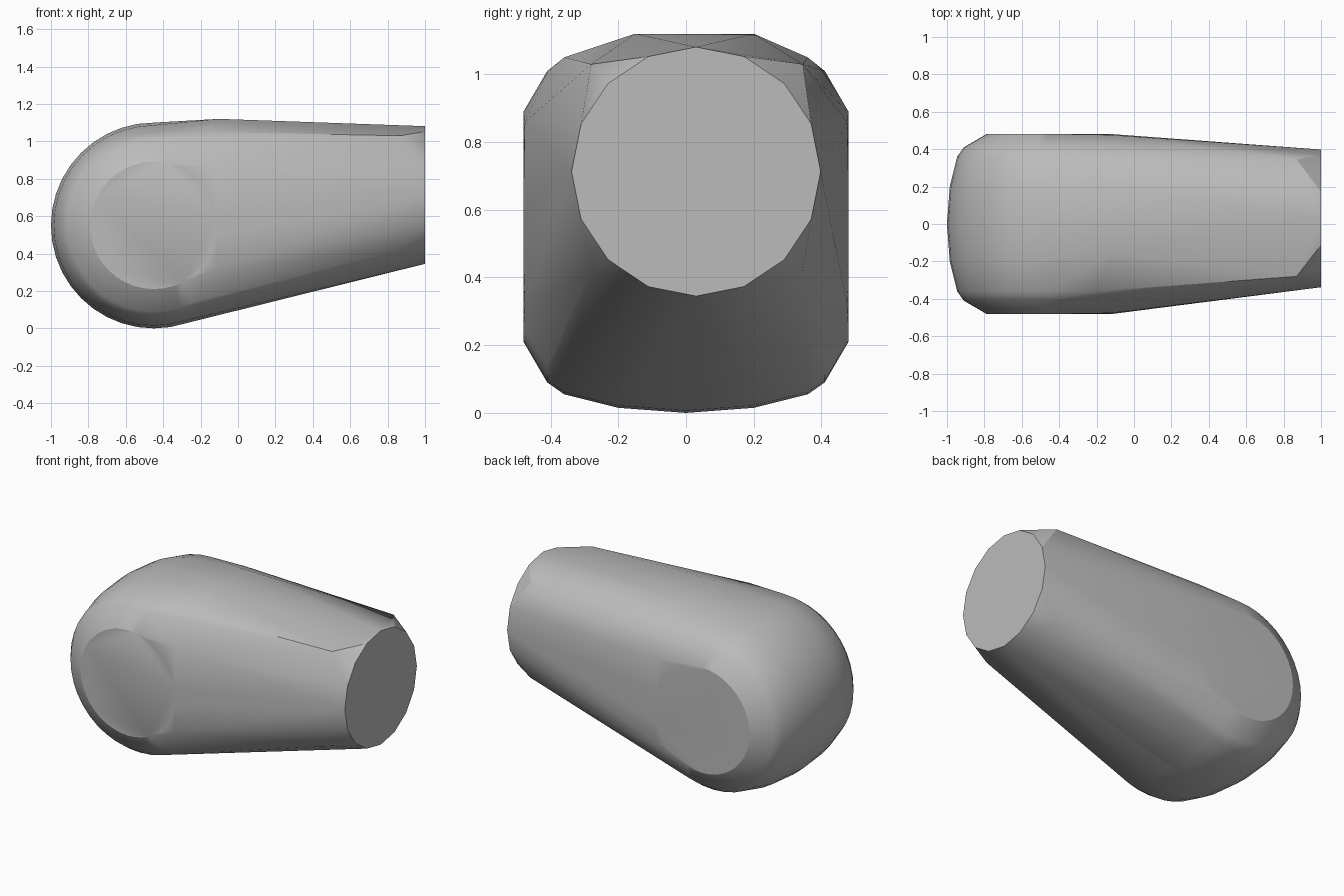
import bpy, bmesh, math
from mathutils import Vector

cube = bpy.data.objects.get("Cube")
if cube:
    bpy.data.objects.remove(cube, do_unlink=True)

# Single plain grey
grey = bpy.data.materials.new("plain grey")
grey.use_nodes = True
colour = (0.5, 0.5, 0.5, 1)
grey.diffuse_color = colour
grey.node_tree.nodes["Principled BSDF"].inputs["Base Color"].default_value = colour


def ring(centre, radius, u, v, count):
    """Points of a circle spanned by the axes u and v."""
    c, u, v = Vector(centre), Vector(u), Vector(v)
    steps = [2 * math.pi * i / count for i in range(count)]
    return [c + radius * (math.cos(a) * u + math.sin(a) * v) for a in steps]


X, Y, Z = (1, 0, 0), (0, 1, 0), (0, 0, 1)
points = []

# Round drum: nested rings stepping in towards the flat sides
for y, radius in ((0, 0.55), (0.2, 0.535), (0.36, 0.495), (0.41, 0.46), (0.48, 0.34)):
    for side in ((-1, 1) if y else (1,)):
        points += ring((-0.45, side * y, 0.55), radius, X, Z, 40)

# Flat sides and upper shoulders carried forward to where the taper starts
for side in (-1, 1):
    points += [Vector((-0.12, side * 0.476, z)) for z in (0.32, 0.86)]
    points.append(Vector((-0.2, side * 0.36, 1.05)))

# Top plateau corners
points += [Vector((-0.1, y, 1.12)) for y in (-0.15, 0.2)]

# Tapered end: a round cap and the corners just behind it
points += ring((1, 0.03, 0.713), 0.368, Y, Z, 16)
for y in (-0.28, 0.345):
    points += [Vector((0.87, y, z)) for z in (0.42, 1.03)]

# Skin the points with one convex surface
bm = bmesh.new()
for p in points:
    bm.verts.new(p)
hull = bmesh.ops.convex_hull(bm, input=bm.verts[:])
inside = [v for v in bm.verts if not v.link_faces]
bmesh.ops.delete(bm, geom=inside, context='VERTS')
bmesh.ops.dissolve_limit(bm, angle_limit=math.radians(0.5),
                         verts=bm.verts[:], edges=bm.edges[:])
bmesh.ops.recalc_face_normals(bm, faces=bm.faces[:])

mesh = bpy.data.meshes.new("tapered_body")
bm.to_mesh(mesh)
bm.free()
mesh.materials.append(grey)
body = bpy.data.objects.new("tapered_body", mesh)
bpy.context.collection.objects.link(body)

# Smooth shading with sharp creases
bpy.ops.object.select_all(action='DESELECT')
body.select_set(True)
bpy.context.view_layer.objects.active = body
bpy.ops.object.shade_smooth_by_angle(angle=math.radians(30))
